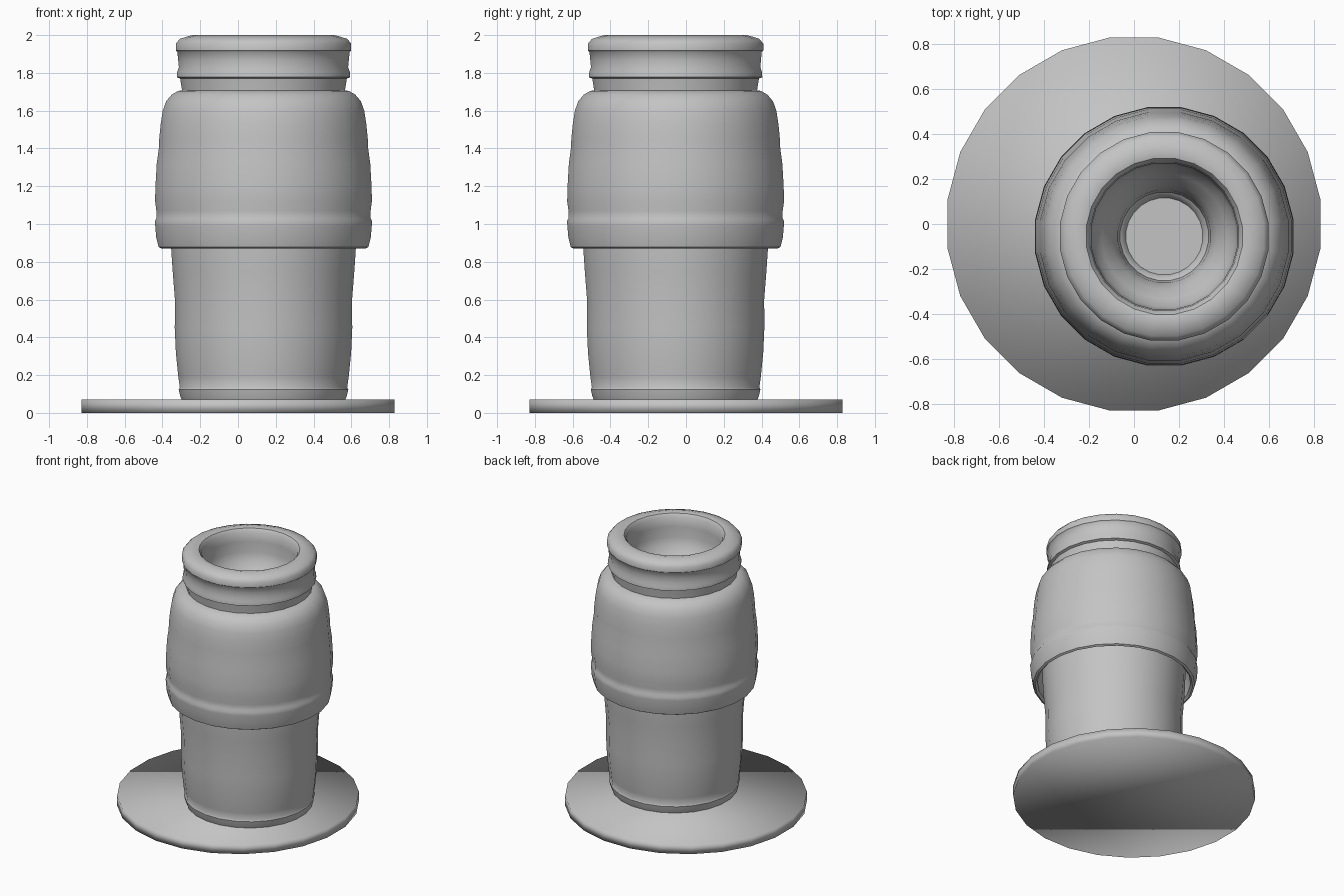
import bpy, bmesh, math

SIDES = 24
STEP = 2 * math.pi / SIDES
AXIS = (0.135, -0.055)      # the vessel stands off-centre on its base

cube = bpy.data.objects.get("Cube")
if cube:
    bpy.data.objects.remove(cube, do_unlink=True)

grey = bpy.data.materials.new("plain grey")
grey.use_nodes = True
colour = (0.55, 0.55, 0.55, 1)
grey.diffuse_color = colour
grey.node_tree.nodes["Principled BSDF"].inputs["Base Color"].default_value = colour


def lathe(name, profile, centre=(0, 0), cap_start=False, cap_end=False, sharp=40):
    """Turn a (radius, height) profile, listed upwards on the outside, around z."""
    bm = bmesh.new()
    rings = []
    for r, z in profile:
        angles = [(i + 0.5) * STEP for i in range(SIDES)]
        rings.append([bm.verts.new((r * math.cos(a), r * math.sin(a), z)) for a in angles])
    for low, high in zip(rings, rings[1:]):
        for i in range(SIDES):
            j = (i + 1) % SIDES
            bm.faces.new((low[i], low[j], high[j], high[i]))
    if cap_start:
        bm.faces.new(rings[0][::-1])
    if cap_end:
        bm.faces.new(rings[-1])
    mesh = bpy.data.meshes.new(name)
    bm.to_mesh(mesh)
    bm.free()
    mesh.materials.append(grey)
    obj = bpy.data.objects.new(name, mesh)
    obj.location = (*centre, 0)
    bpy.context.collection.objects.link(obj)
    bpy.ops.object.select_all(action='DESELECT')
    obj.select_set(True)
    bpy.context.view_layer.objects.active = obj
    if sharp:
        bpy.ops.object.shade_smooth_by_angle(angle=math.radians(sharp))
    else:
        bpy.ops.object.shade_smooth()
    return obj


# Flat round base, softly shaded over its rim
lathe("base_disc", [(0.837, 0), (0.837, 0.07)], cap_start=True, cap_end=True, sharp=0)

# Tapered lower cup, running up inside the sleeve
lathe("lower_cup", [
    (0.435, 0.065), (0.445, 0.09), (0.453, 0.125), (0.447, 0.135), (0.455, 0.19),
    (0.468, 0.32), (0.474, 0.45), (0.473, 0.6), (0.485, 0.75), (0.493, 0.87), (0.495, 1.05),
], AXIS, cap_start=True)

# Bulging outer sleeve with an open lower hem and a rounded shoulder
lathe("outer_sleeve", [
    (0.495, 1.03), (0.525, 0.99), (0.53, 0.885), (0.545, 0.87), (0.56, 0.878),
    (0.573, 0.93), (0.578, 0.99), (0.58, 1.015), (0.572, 1.03), (0.572, 1.07),
    (0.579, 1.12), (0.577, 1.2), (0.57, 1.32), (0.559, 1.4), (0.557, 1.45),
    (0.549, 1.53), (0.538, 1.6), (0.52, 1.65), (0.49, 1.685), (0.455, 1.705), (0.42, 1.708),
], AXIS)

# Neck with bead and rolled lip, continuing down into the hollow well
lathe("neck_and_well", [
    (0.432, 1.68), (0.437, 1.72), (0.445, 1.77), (0.463, 1.777), (0.461, 1.805),
    (0.452, 1.83), (0.456, 1.87), (0.46, 1.91), (0.468, 1.918), (0.468, 1.955),
    (0.447, 1.98), (0.41, 1.992), (0.38, 2.0), (0.35, 1.993), (0.333, 1.97),
    (0.328, 1.9), (0.328, 1.82), (0.315, 1.76), (0.28, 1.71), (0.235, 1.65),
    (0.208, 1.57), (0.198, 1.48), (0.185, 1.47), (0.172, 1.44),
], AXIS, cap_end=True)
